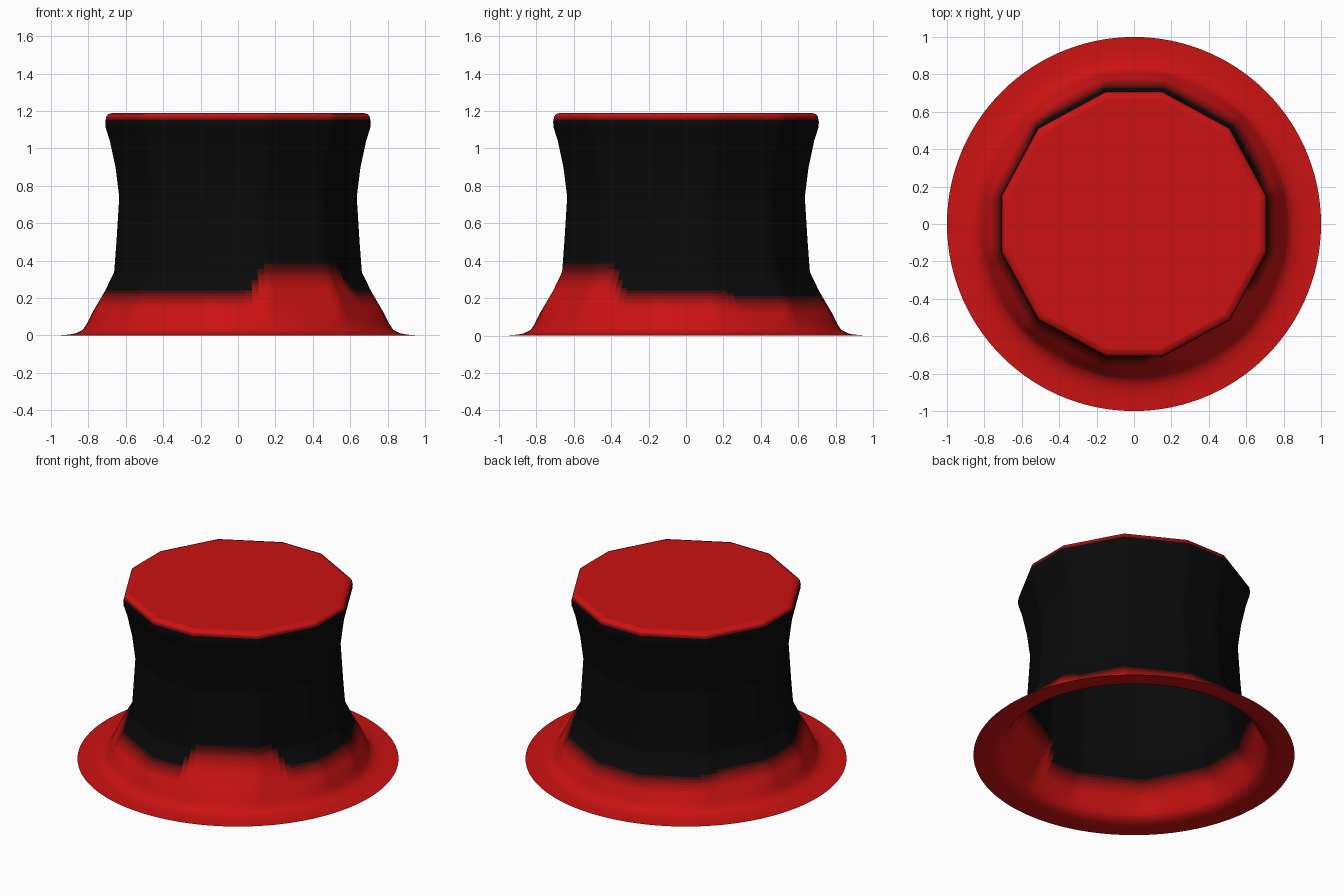
import bpy, bmesh
from math import cos, sin, radians

if "Cube" in bpy.data.objects:
    bpy.data.objects.remove(bpy.data.objects["Cube"])

SEG = 120
RED, BLACK = (0.60, 0.006, 0.006), (0.003, 0.003, 0.003)
STEPS = 12

# half-width / height of the hat, from brim edge up to the crown rim
PROFILE = [(1.0, 0.0), (0.95, 0.001), (0.90, 0.005), (0.865, 0.012), (0.83, 0.03),
           (0.81, 0.06), (0.78, 0.12), (0.71, 0.24), (0.662, 0.34), (0.65, 0.50),
           (0.635, 0.74), (0.655, 0.90), (0.685, 1.04), (0.707, 1.11), (0.71, 1.14),
           (0.704, 1.17), (0.694, 1.184), (0.67, 1.19)]
# twelve corners of the crown, in degrees
CORNERS = [q + a for q in (0, 90, 180, 270) for a in (12, 45, 78)]

# shades from red to black for the soft colour change
mats = []
for k in range(STEPS + 1):
    t = k / STEPS
    m = bpy.data.materials.new(f"felt_{k}")
    m.diffuse_color = [a + (b - a) * t for a, b in zip(RED, BLACK)] + [1.0]
    m.use_nodes = True
    m.node_tree.nodes["Principled BSDF"].inputs["Base Color"].default_value = m.diffuse_color
    mats.append(m)


def crown_factor(deg):
    """Relative radius of the twelve-cornered crown at an angle."""
    ext = [CORNERS[-1] - 360] + CORNERS + [CORNERS[0] + 360]
    for a, b in zip(ext, ext[1:]):
        if a <= deg <= b:
            h = radians(b - a) / 2
            return cos(h) / cos(radians(deg - (a + b) / 2)) / cos(radians(12))


def smooth(a, b, x):
    t = min(1, max(0, (x - a) / (b - a)))
    return t * t * (3 - 2 * t)


def shade(deg, z):
    """0 = red, 1 = black; the red climbs higher at the front right."""
    high = smooth(273, 283, deg) - smooth(322, 334, deg)
    low = smooth(15, 25, deg) - smooth(125, 145, deg)
    start = 0.14 + 0.09 * high - 0.03 * low
    end = 0.25 + 0.15 * high - 0.03 * low
    return smooth(start, end, z) * (1 - smooth(1.15, 1.18, z))


def refine(points, dz):
    out = [points[0]]
    for (r0, z0), (r1, z1) in zip(points, points[1:]):
        n = max(1, round((z1 - z0) / dz))
        out += [(r0 + (r1 - r0) * i / n, z0 + (z1 - z0) * i / n) for i in range(1, n + 1)]
    return out


def finish(bm, name):
    me = bpy.data.meshes.new(name)
    for m in mats:
        me.materials.append(m)
    bm.to_mesh(me)
    bm.free()
    ob = bpy.data.objects.new(name, me)
    bpy.context.collection.objects.link(ob)
    return ob


def ring(bm, r, z):
    w = smooth(0.0, 0.2, z)
    vs = []
    for j in range(SEG):
        d = j * 360 / SEG
        f = r * (1 + (crown_factor(d) - 1) * w)
        vs.append(bm.verts.new((f * cos(radians(d)), f * sin(radians(d)), z)))
    return vs


# brim and hollow crown wall
bm = bmesh.new()
pts = refine(PROFILE, 0.015)
rings = [ring(bm, r, z) for r, z in pts]
for i in range(len(rings) - 1):
    zc = (pts[i][1] + pts[i + 1][1]) / 2
    for j in range(SEG):
        k = (j + 1) % SEG
        f = bm.faces.new((rings[i][j], rings[i][k], rings[i + 1][k], rings[i + 1][j]))
        f.smooth = True
        f.material_index = round(STEPS * shade((j + 0.5) * 360 / SEG, zc))
finish(bm, "brim_and_crown")

# flat crown top
bm = bmesh.new()
bm.faces.new(ring(bm, *PROFILE[-1]))
finish(bm, "crown_top")
